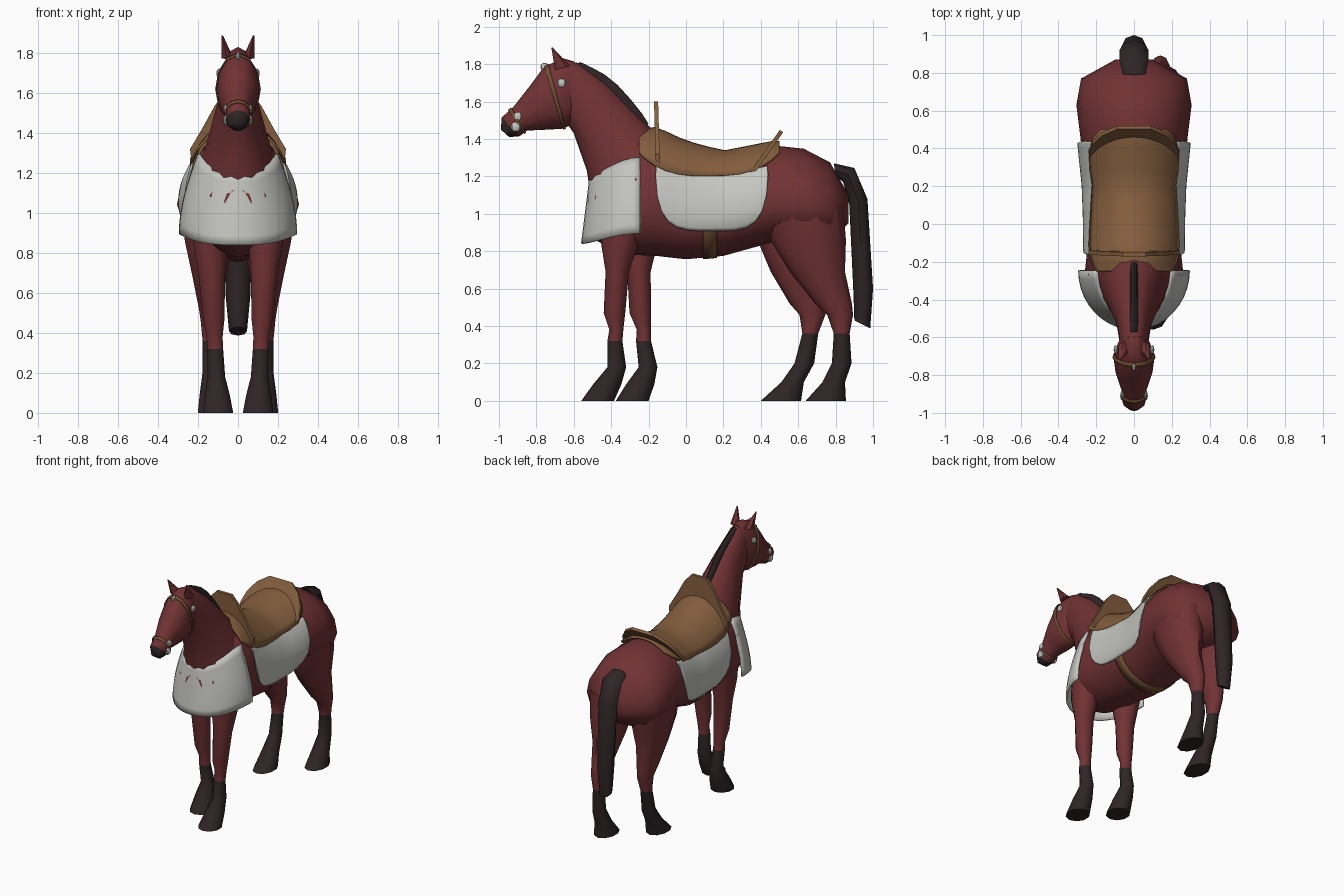
import bpy, bmesh, math
from mathutils import Vector

if "Cube" in bpy.data.objects:
    bpy.data.objects.remove(bpy.data.objects["Cube"])


def material(name, rgb):
    m = bpy.data.materials.new(name)
    m.diffuse_color = (*rgb, 1)
    m.use_nodes = True
    m.node_tree.nodes["Principled BSDF"].inputs["Base Color"].default_value = m.diffuse_color
    return m


COAT = material("chestnut coat", (.165, .032, .034))
DARK = material("dark hair", (.028, .018, .019))
CLOTH = material("grey cloth", (.56, .56, .53))
LEATHER = material("saddle leather", (.23, .112, .048))
STRAP = material("strap leather", (.17, .08, .033))


def finish(name, verts, faces, mats, indices=None, angle=55, thick=0):
    me = bpy.data.meshes.new(name)
    me.from_pydata(verts, [], faces)
    for m in mats:
        me.materials.append(m)
    if indices:
        me.polygons.foreach_set("material_index", indices)
    bm = bmesh.new()
    bm.from_mesh(me)
    bmesh.ops.recalc_face_normals(bm, faces=bm.faces)
    bm.to_mesh(me)
    bm.free()
    ob = bpy.data.objects.new(name, me)
    bpy.context.collection.objects.link(ob)
    bpy.ops.object.select_all(action='DESELECT')
    ob.select_set(True)
    bpy.context.view_layer.objects.active = ob
    bpy.ops.object.shade_smooth_by_angle(angle=math.radians(angle))
    if thick:
        s = ob.modifiers.new("thickness", 'SOLIDIFY')
        s.thickness, s.offset = thick, 0


def grid_faces(rows, cols):
    m = cols + 1
    return [(j * m + i, j * m + i + 1, j * m + m + i + 1, j * m + m + i)
            for j in range(rows) for i in range(cols)]


def sample(rows, f):
    i = min(int(f), len(rows) - 2)
    return [a + (b - a) * (f - i) for a, b in zip(rows[i], rows[i + 1])]


def ring(row, n, k, grow):
    """Oval section between two side-view edge points, widest at fraction k."""
    y1, z1, y2, z2, w = row[:5]
    xc = row[5] if len(row) > 5 else 0
    p1, p2 = Vector((xc, y1, z1)), Vector((xc, y2, z2))
    d = (p1 - p2).normalized() * grow
    p1, p2 = p1 + d, p2 - d
    c = p1.lerp(p2, k)
    for i in range(n):
        t = math.tau * i / n
        ct = math.cos(t)
        yield c + ((p1 - c) * ct if ct > 0 else (c - p2) * ct) + Vector(((w + grow) * math.sin(t), 0, 0))


def loft(name, rows, mats, n=12, k=.5, split=99, caps=True, grow=0, thick=0):
    verts = [p for r in rows for p in ring(r, n, k, grow)]
    faces, idx = [], []
    for j in range(len(rows) - 1):
        for i in range(n):
            a, b = j * n + i, j * n + (i + 1) % n
            faces.append((a, b, b + n, a + n))
            idx.append(int(j >= split))
    if caps:
        faces += [tuple(range(n)), tuple(range(len(verts) - n, len(verts)))]
        idx += [0, int(split < 99)]
    finish(name, verts, faces, mats, idx, thick=thick)


# Torso: y, top, bottom, half width
K = .6
BODY = [(-.525, 1.12, .95, .07), (-.485, 1.22, .86, .15), (-.41, 1.32, .82, .215), (-.27, 1.42, .78, .262),
        (-.16, 1.44, .775, .25), (0, 1.365, .757, .25), (.2, 1.312, .775, .257), (.47, 1.365, .85, .285),
        (.63, 1.348, .84, .305), (.77, 1.275, .85, .28), (.87, 1.1, .95, .1)]
loft("torso", [(y, t, y, b, w) for y, t, b, w in BODY], [COAT], 16, K)

# Neck, with the mane riding on its upper edge
NECK = [(-.14, 1.41, -.5, 1.03, .19), (-.25, 1.52, -.53, 1.23, .145), (-.42, 1.695, -.6, 1.43, .095),
        (-.57, 1.805, -.66, 1.52, .078), (-.65, 1.82, -.72, 1.56, .06)]
loft("neck", NECK, [COAT], 14)
mane = []
for i in range(7):
    y1, z1, y2, z2, _ = sample(NECK, .6 + i * .4)
    top, low = Vector((y1, z1)), Vector((y2, z2))
    d = (top - low).normalized()
    mane.append((*(top + d * .035 * math.sin(math.pi * (i + .5) / 7)), *(top - d * .05), .022))
loft("mane", mane, [DARK], 8)

# Tail
loft("tail", [(.79, 1.27, .8, 1.2, .06), (.9, 1.245, .84, 1.17, .078), (.97, 1.08, .873, 1.05, .076),
              (1, .6, .895, .58, .062), (.985, .387, .9, .43, .045)], [DARK], 8)

# Head with dark muzzle, and ears
HEAD = [(-.6, 1.815, -.56, 1.6, .06), (-.66, 1.832, -.6, 1.48, .085), (-.76, 1.785, -.66, 1.455, .108),
        (-.83, 1.69, -.74, 1.45, .098), (-.92, 1.575, -.85, 1.445, .064), (-.985, 1.515, -.89, 1.415, .062),
        (-.99, 1.45, -.945, 1.41, .035)]
loft("head", HEAD, [COAT, DARK], 12, split=5)
for s in (-1, 1):
    loft("ear", [(-.7, 1.77, -.62, 1.79, .032, s * .055), (-.72, 1.89, -.712, 1.888, .004, s * .078)], [COAT], 6)

# Bridle straps and metal studs
for name, f in (("cheek_strap", 1.75), ("nose_strap", 4.2)):
    loft(name, [sample(HEAD, f), sample(HEAD, f + .22)], [STRAP], caps=False, grow=.004, thick=.006)


def stud(name, x, y, z, r):
    bpy.ops.mesh.primitive_uv_sphere_add(segments=8, ring_count=6, radius=r, location=(x, y, z), scale=(.5, 1, 1))
    bpy.context.object.name = name
    bpy.context.object.data.materials.append(CLOTH)


stud("brow_stud", 0, -.757, 1.785, .022)
for s in (-1, 1):
    stud("temple_stud", s * .096, -.665, 1.7, .024)
    stud("bit_ring_upper", s * .06, -.9, 1.52, .024)
    stud("bit_ring_lower", s * .06, -.91, 1.465, .027)

# Legs: height, front edge, back edge, half width; left legs step away from the right ones
FORE = [(1.05, -.44, -.2, .09), (.85, -.455, -.25, .09), (.69, -.43, -.305, .07), (.47, -.44, -.325, .056),
        (.38, -.41, -.335, .042), (.32, -.42, -.34, .042), (.18, -.42, -.32, .046), (.09, -.495, -.345, .066),
        (0, -.56, -.385, .08)]
HIND = [(1.05, .4, .84, .14), (.86, .45, .855, .125), (.69, .555, .85, .09), (.52, .69, .887, .058),
        (.46, .755, .893, .05), (.36, .79, .875, .042), (.2, .78, .885, .046), (.1, .73, .85, .062),
        (0, .64, .855, .075)]
for name, rows, x0, dx, step, slope in (("front_leg", FORE, .1, .045, .185, -.1), ("hind_leg", HIND, .13, .02, -.24, .2)):
    for s in (1, -1):
        edges = []
        for z, yf, yb, w in rows:
            dy = 0 if s > 0 else step + slope * z
            edges.append((yf + dy, z, yb + dy, z, w, s * (x0 + dx * z)))
        loft(name, edges, [COAT, DARK], 10, split=5)


# Coverings that follow the torso surface
def body_at(y):
    i = max(j for j, r in enumerate(BODY) if r[0] <= y)
    f = i + (y - BODY[i][0]) / (BODY[i + 1][0] - BODY[i][0])
    _, top, bot, w = sample(BODY, f)
    return top, bot, w, top + K * (bot - top)


def angle_of(y, z):
    top, bot, _, zc = body_at(y)
    return math.acos(max(-1, min(1, (z - zc) / (top - zc if z > zc else zc - bot))))


def patch(name, spans, mat, off, n=14, thick=.012):
    verts = []
    for y, t0, t1 in spans:
        top, bot, w, zc = body_at(y)
        for i in range(n + 1):
            t = t0 + (t1 - t0) * i / n
            c = math.cos(t)
            h = (top - zc if c > 0 else zc - bot) + off
            verts.append(((w + off) * math.sin(t), y, zc + h * c))
    finish(name, verts, grid_faces(len(spans) - 1, n), [mat], thick=thick)


# Saddle seat, side cloths with rounded lower corners, girth
steps = [math.sin(math.pi * (i / 14 - .5)) for i in range(15)]
seat = [(.125 + .375 * u, angle_of(.125 + .375 * u, 1.19 + .12 * abs(u) ** 3)) for u in steps]
patch("saddle_seat", [(y, -a, a) for y, a in seat], LEATHER, .02)
for s in (-1, 1):
    spans = []
    for u in steps:
        y = .138 + .298 * u
        low = 1.2 - .285 * (1 - u ** 4) ** .4
        spans.append((y, s * angle_of(y, 1.205 + .04 * u * u), s * angle_of(y, low)))
    patch("saddle_cloth", spans, CLOTH, .014)
patch("girth", [(y, angle_of(y, .95), math.tau - angle_of(y, .95)) for y in (.09, .165)], STRAP, .005, thick=.006)


# Upright saddle plates
def plate(name, half, base, lean, thick=.022):
    d = Vector((0, *lean)).normalized()
    nrm = Vector((0, d.z, -d.y)) * thick
    pts = half + [(-x, h) for x, h in reversed(half)]
    front = [Vector((x, *base)) + d * h for x, h in pts]
    n = len(pts)
    faces = [tuple(range(n)), tuple(range(n, 2 * n))]
    faces += [(i, (i + 1) % n, (i + 1) % n + n, i + n) for i in range(n)]
    finish(name, front + [p + nrm for p in front], faces, [LEATHER], angle=30)


plate("pommel", [(.23, 0), (.24, .09), (.175, .2), (.115, .31), (.06, .37)], (-.16, 1.23), (-.03, 1))
plate("cantle", [(.235, 0), (.24, .06), (.22, .14), (.17, .22), (.09, .28)], (.34, 1.22), (.17, .24))

# Chest cloth: flared bib around the front
verts, NU, NV = [], 20, 8
for j in range(NV + 1):
    v = j / NV
    w = .195 + .095 * math.sin(v * math.pi / 2)
    for i in range(NU + 1):
        a = math.pi * (i / NU - .5)
        side = abs(math.sin(a)) ** 3
        z = (1.2 + .1 * side) * (1 - v) + (.84 + .055 * side) * v
        verts.append((w * math.sin(a), -.245 - (.265 + .045 * v) * math.cos(a), z))
finish("chest_cloth", verts, grid_faces(NV, NU), [CLOTH], thick=.012)
